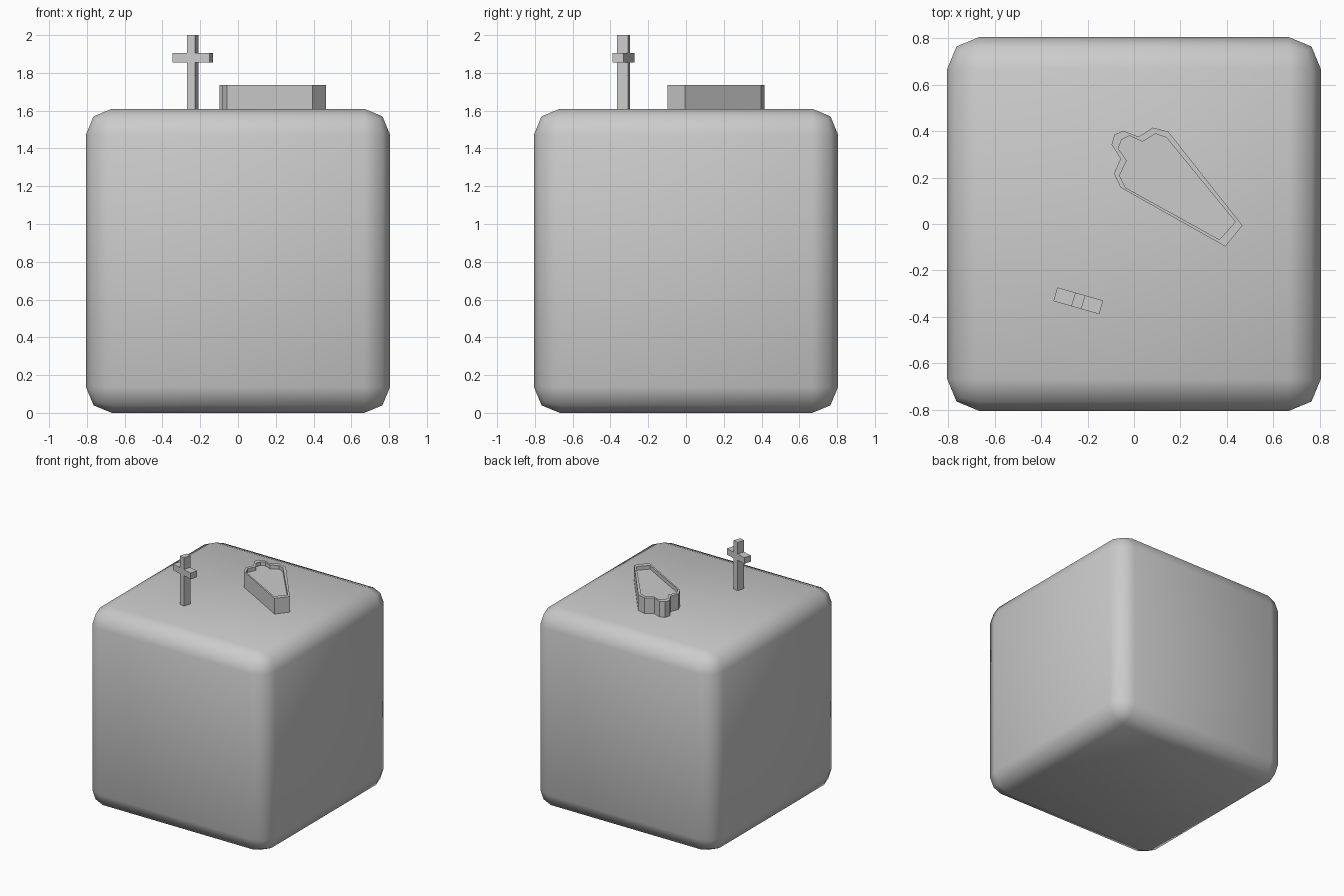
import bpy, bmesh, math
from mathutils import Matrix

if "Cube" in bpy.data.objects:
    bpy.data.objects.remove(bpy.data.objects["Cube"])

TOP = 1.61


def finish(name, bm):
    bmesh.ops.recalc_face_normals(bm, faces=bm.faces[:])
    me = bpy.data.meshes.new(name)
    bm.to_mesh(me)
    bm.free()
    ob = bpy.data.objects.new(name, me)
    bpy.context.collection.objects.link(ob)
    return ob


# Large rounded block
bm = bmesh.new()
bmesh.ops.create_cube(bm, size=TOP, matrix=Matrix.Translation((0, 0, TOP / 2)))
bmesh.ops.bevel(bm, geom=bm.edges[:], offset=0.137, segments=2, profile=0.5,
                affect='EDGES')
for f in bm.faces:
    f.smooth = True
finish("rounded_block", bm)

# Box with a lobed outline: walls, narrow rim and recessed floor
outer = [(0.394, -0.097), (0.467, -0.006), (0.148, 0.398), (0.080, 0.415),
         (0.020, 0.376), (-0.045, 0.402), (-0.084, 0.385), (-0.097, 0.342),
         (-0.058, 0.282), (-0.086, 0.217), (-0.058, 0.157)]
inner = [(0.368, -0.067), (0.437, 0.009), (0.140, 0.372), (0.092, 0.389),
         (0.037, 0.355), (-0.020, 0.380), (-0.054, 0.363), (-0.067, 0.325),
         (-0.032, 0.273), (-0.062, 0.209), (-0.037, 0.157)]
RIM, FLOOR = 1.736, 1.706
bm = bmesh.new()
loops = [[bm.verts.new((x, y, z)) for x, y in pts]
         for pts, z in ((outer, TOP - 0.002), (outer, RIM), (inner, RIM), (inner, FLOOR))]
for a, b in zip(loops, loops[1:]):
    for i in range(len(a)):
        j = (i + 1) % len(a)
        bm.faces.new((a[i], a[j], b[j], b[i]))
bm.faces.new(loops[0][::-1])
bm.faces.new(loops[-1])
finish("lobed_box", bm)

# Upright cross: mirrored half profile, extruded through its thickness
W, ARM, D, LOW, HIGH = 0.0225, 0.1025, 0.061, 1.856, 1.906
half = [(W, TOP - 0.002), (W, LOW), (ARM, LOW), (ARM, HIGH), (W, HIGH), (W, 2.0)]
profile = half + [(-x, z) for x, z in reversed(half)]
bm = bmesh.new()
face = bm.faces.new([bm.verts.new((x, -D / 2, z)) for x, z in profile])
ext = bmesh.ops.extrude_face_region(bm, geom=[face])
bmesh.ops.translate(bm, vec=(0, D, 0),
                    verts=[v for v in ext["geom"] if isinstance(v, bmesh.types.BMVert)])
cross = finish("cross", bm)
cross.location = (-0.24, -0.331, 0)
cross.rotation_euler.z = math.radians(-16)
